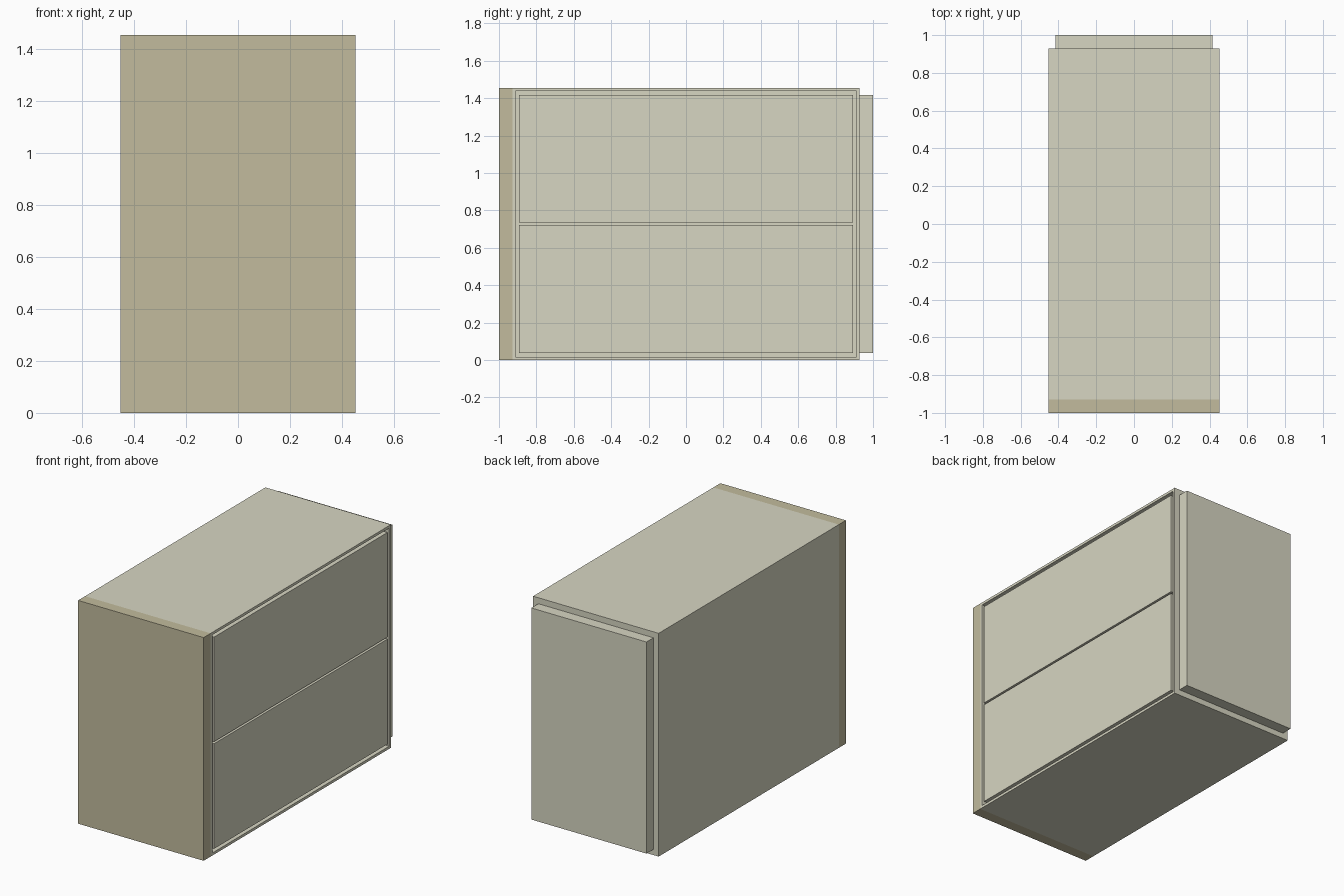
import bpy, bmesh

if "Cube" in bpy.data.objects:
    bpy.data.objects.remove(bpy.data.objects["Cube"])

W, H = 0.4525, 1.455          # half width, full height
FRONT, BACK = -0.928, 0.928   # ends of the carcass
RECESS = 0.04                 # depth of the drawer recess


def material(name, rgb):
    m = bpy.data.materials.new(name)
    m.diffuse_color = (*rgb, 1)
    m.use_nodes = True
    m.node_tree.nodes["Principled BSDF"].inputs["Base Color"].default_value = m.diffuse_color
    return m


def box(name, lo, hi, mat):
    bm = bmesh.new()
    bmesh.ops.create_cube(bm, size=1)
    for v in bm.verts:
        v.co = [(a + b) / 2 + c * (b - a) for a, b, c in zip(lo, hi, v.co)]
    mesh = bpy.data.meshes.new(name)
    bm.to_mesh(mesh)
    bm.free()
    mesh.materials.append(mat)
    obj = bpy.data.objects.new(name, mesh)
    bpy.context.collection.objects.link(obj)
    return obj


cream = material("cream", (0.68, 0.67, 0.54))
tan = material("tan", (0.54, 0.50, 0.34))

# Carcass with a shallow recess sunk into its right side
carcass = box("carcass", (-W, FRONT, 0), (W, BACK, H), cream)
bm = bmesh.new()
bm.from_mesh(carcass.data)
side = max(bm.faces, key=lambda f: f.calc_center_median().x)
bmesh.ops.inset_individual(bm, faces=[side], thickness=0.017, use_even_offset=True)
bmesh.ops.inset_individual(bm, faces=[side], thickness=0.0)
for v in side.verts:
    v.co.x -= RECESS
bm.to_mesh(carcass.data)
bm.free()

# Two drawer fronts, flush with the rim and separated by narrow gaps
for name, z0, z1 in (("lower_drawer_front", 0.037, 0.722),
                     ("upper_drawer_front", 0.735, 1.417)):
    box(name, (W - RECESS, -0.893, z0), (W, 0.893, z1), cream)

# Coloured end panel at the front, smaller back panel behind
box("front_end_panel", (-W, -1, 0), (W, FRONT, H), tan)
box("back_panel", (-0.415, BACK, 0.037), (0.415, 1, 1.416), cream)
